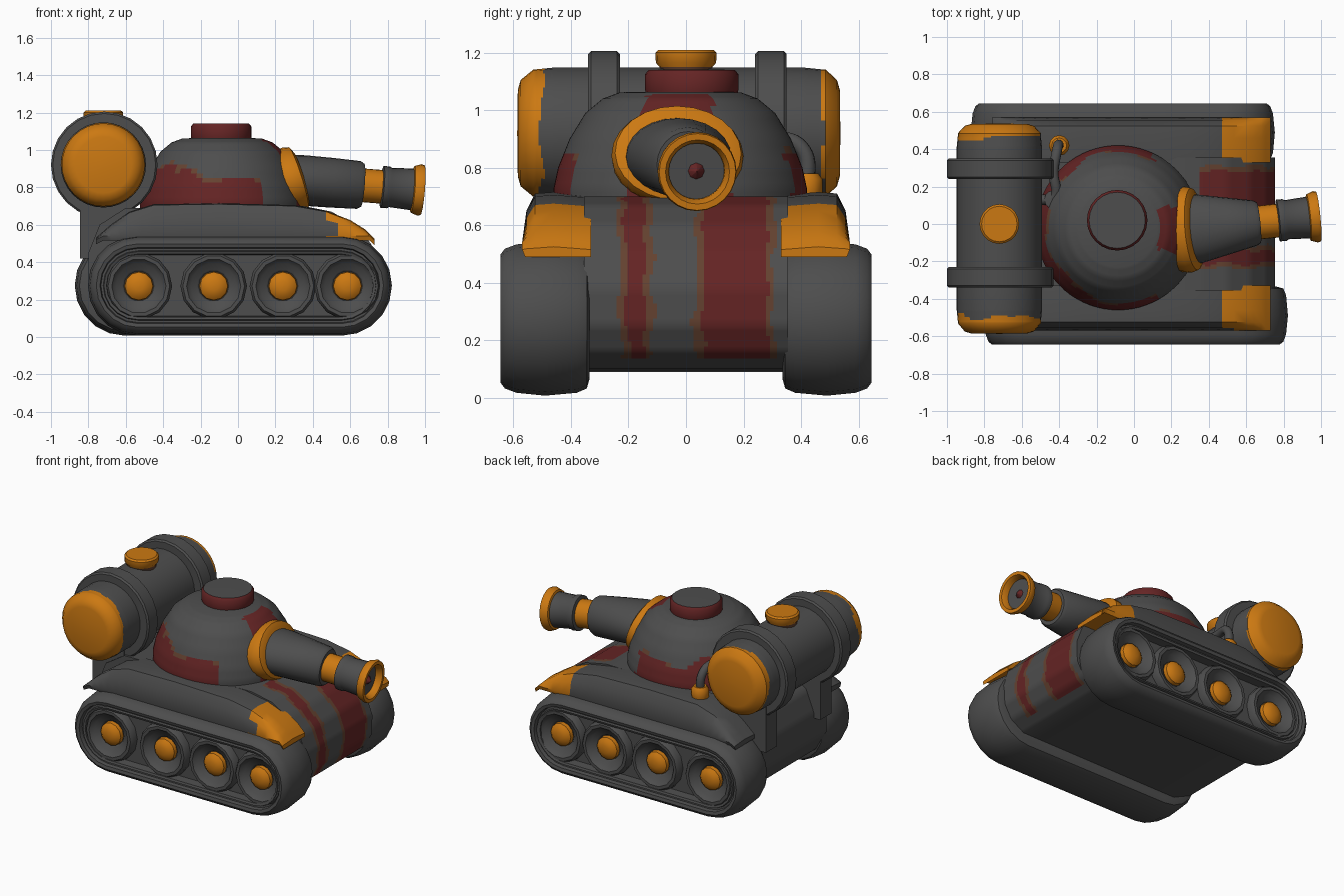
import bpy, bmesh, math
from mathutils import Vector, noise

cube = bpy.data.objects.get("Cube")
if cube:
    bpy.data.objects.remove(cube, do_unlink=True)


def material(name, rgb):
    m = bpy.data.materials.new(name)
    m.use_nodes = True
    m.diffuse_color = (*rgb, 1)
    bsdf = m.node_tree.nodes["Principled BSDF"]
    bsdf.inputs["Base Color"].default_value = (*rgb, 1)
    bsdf.inputs["Roughness"].default_value = 0.8
    return m


MATS = [material("steel_grey", (0.075, 0.075, 0.075)),
        material("orange_paint", (0.6, 0.19, 0.006)),
        material("dark_red_paint", (0.13, 0.018, 0.018)),
        material("worn_brown", (0.13, 0.055, 0.03))]
GREY, ORANGE, RED, BROWN = range(4)


def loft(name, rings, rule=GREY, angle=40):
    """Skin a list of closed rings, cap both ends, colour faces by a rule."""
    bm = bmesh.new()
    rows = [[bm.verts.new(p) for p in ring] for ring in rings]
    n = len(rows[0])
    for a, b in zip(rows, rows[1:]):
        for i in range(n):
            j = (i + 1) % n
            bm.faces.new((a[i], a[j], b[j], b[i]))
    bm.faces.new(rows[0])
    bm.faces.new(rows[-1])
    bmesh.ops.remove_doubles(bm, verts=bm.verts, dist=0.0005)
    bmesh.ops.recalc_face_normals(bm, faces=bm.faces)
    for f in bm.faces:
        f.material_index = rule(f.calc_center_median()) if callable(rule) else rule
    mesh = bpy.data.meshes.new(name)
    bm.to_mesh(mesh)
    bm.free()
    for m in MATS:
        mesh.materials.append(m)
    ob = bpy.data.objects.new(name, mesh)
    bpy.context.collection.objects.link(ob)
    bpy.ops.object.select_all(action='DESELECT')
    ob.select_set(True)
    bpy.context.view_layer.objects.active = ob
    bpy.ops.object.shade_smooth_by_angle(angle=math.radians(angle))
    return ob


def lathe(name, profile, origin, axis, rule=GREY, segs=24, angle=40):
    """Turn (radius, height[, sideways stretch]) points about an axis."""
    axis = Vector(axis).normalized()
    side = axis.cross(Vector((0, 0, 1)))
    side = side.normalized() if side.length > 0.01 else Vector((0, 1, 0))
    up = side.cross(axis)
    rings = []
    for r, h, *w in profile:
        r = max(r, 0.002)
        wide = w[0] if w else 1
        rings.append([Vector(origin) + axis * h + side * (r * wide * math.cos(t)) + up * (r * math.sin(t))
                      for t in (math.tau * i / segs for i in range(segs))])
    return loft(name, rings, rule, angle)


def refine(points, k):
    """Add k - 1 evenly spaced points on every span."""
    out = [tuple(Vector(a).lerp(Vector(b), i / k)) for a, b in zip(points, points[1:]) for i in range(k)]
    return out + [tuple(points[-1])]


def box(name, lo, hi, rule=GREY):
    (a, b, c), (d, e, f) = lo, hi
    return loft(name, [[(a, b, z), (d, b, z), (d, e, z), (a, e, z)] for z in (c, f)], rule, 20)


def ragged(p, size=0.03, freq=9):
    return noise.noise(Vector(p) * freq) * size


# Hull with painted stripes on the nose
def hull_rule(p):
    if p.x < 0.3 or p.z < 0.13:
        return GREY
    wobble = ragged(p)
    for lo, hi in ((0.06, 0.29), (-0.21, -0.145)):
        if lo + wobble < p.y < hi + wobble:
            return RED
        if lo - 0.025 + wobble < p.y < hi + 0.025 + wobble:
            return BROWN
    return GREY


side_profile = refine([(0.35, 0.70), (0.5, 0.67), (0.62, 0.6), (0.71, 0.5), (0.755, 0.38), (0.75, 0.25),
                       (0.7, 0.16), (0.6, 0.1), (-0.6, 0.09), (-0.73, 0.15), (-0.8, 0.28), (-0.8, 0.45),
                       (-0.74, 0.6), (-0.6, 0.69), (0.35, 0.70)], 5)[:-1]
loft("hull", [[(x, -0.355 + 0.71 * i / 56, z) for x, z in side_profile] for i in range(57)], hull_rule)


# Tracks, wheels and fenders on both sides
def track_ring(cx, y, inset, n=10):
    r = 0.268 - inset
    ring = []
    for end, start in ((1, -math.pi / 2), (-1, math.pi / 2)):
        for i in range(n + 1):
            t = start + math.pi * i / n
            ring.append((cx + end * 0.545 + r * math.cos(t), y, 0.275 + r * math.sin(t)))
    return ring


TRACK = [(0.335, 0.06), (0.345, 0.025), (0.38, 0.01), (0.49, 0), (0.59, 0.01), (0.63, 0.025), (0.645, 0.045),
         (0.64, 0.065), (0.615, 0.07), (0.615, 0.082), (0.63, 0.086), (0.625, 0.1), (0.57, 0.105)]
WHEEL = [(0.178, -0.03), (0.178, 0.03), (0.165, 0.05), (0.145, 0.05), (0.122, 0.02), (0.09, 0.012), (0.08, 0)]
HUB = [(0.078, 0), (0.075, 0.025), (0.055, 0.042), (0.025, 0.05), (0, 0.051)]
FENDER = [(-0.76, 0.53), (-0.68, 0.6), (-0.58, 0.67), (-0.45, 0.71), (-0.1, 0.715), (0.3, 0.705),
          (0.47, 0.675), (0.6, 0.625), (0.68, 0.575), (0.73, 0.525)]

for s, cx, label in ((-1, 0.01, "near"), (1, -0.06, "far")):
    loft(label + "_track", [track_ring(cx, s * y, i) for y, i in TRACK])
    for k, x in enumerate((-0.54, -0.14, 0.23, 0.575)):
        at = (x + cx, s * 0.575, 0.272)
        lathe(f"{label}_wheel_{k + 1}", WHEEL, at, (0, s, 0), segs=14)
        lathe(f"{label}_hub_{k + 1}", HUB, at, (0, s, 0), ORANGE, segs=12)
    rings = []
    for x, z in refine(FENDER, 2):
        low = min(0.53, z - 0.02)
        rings.append([(x, s * y, h) for y, h in ((0.33, z - 0.01), (0.46, z), (0.525, z - 0.005),
                      (0.555, z + (low - z) * 0.35), (0.57, low + 0.01), (0.56, low - 0.015), (0.33, low - 0.015))])
    loft(label + "_fender", rings, lambda p: ORANGE if p.x > 0.47 + ragged(p, 0.05) else GREY)

# Turret dome, red around the skirt and along the front centre
CX, CY = -0.085, -0.02


def dome_rule(p):
    ang = abs(math.degrees(math.atan2(p.y - CY, p.x - CX)))
    wobble = ragged(p, 0.12, 6)
    if ang < 26 + 60 * wobble and p.z < 1.055:
        return RED
    if ang > 60 + 60 * wobble:
        edge = p.z - 0.86 - wobble
        return RED if edge < 0 else BROWN if edge < 0.012 else GREY
    return GREY


DOME = [(0.44, 0.66), (0.44, 0.73), (0.425, 0.8), (0.385, 0.9), (0.33, 0.99), (0.27, 1.04), (0.21, 1.062)]
lathe("turret_dome", refine(DOME, 4) + [(0, 1.065)], (CX, CY, 0), (0, 0, 1), dome_rule, 72, 45)
lathe("turret_hatch", [(0.155, 1.04), (0.162, 1.07), (0.162, 1.125), (0.15, 1.14), (0, 1.142)],
      (-0.09, 0.02, 0), (0, 0, 1), lambda p: GREY if p.z > 1.138 else RED, 24)

# Gun collar and stepped barrel
lathe("gun_collar", [(0.15, -0.13, 1.25), (0.172, -0.05, 1.3), (0.18, 0, 1.28), (0.172, 0.035, 1.28),
                     (0.14, 0.05, 1.28), (0, 0.05)], (0.29, -0.03, 0.84), (0.95, 0.08, 0.3), ORANGE)
ROOT, AIM = (0.25, -0.035, 0.845), (0.735, 0.075, -0.06)
lathe("barrel_sleeve", [(0.13, 0.02, 1.4), (0.135, 0.1, 1.36), (0.133, 0.25, 1.15), (0.128, 0.4, 0.95),
                        (0.115, 0.42, 0.95), (0, 0.42)], ROOT, AIM)
lathe("barrel_ring", [(0.09, 0.4), (0.09, 0.54)], ROOT, AIM, ORANGE)
lathe("muzzle_tube", [(0.09, 0.52), (0.112, 0.525), (0.112, 0.56), (0.105, 0.57), (0.112, 0.69), (0.1, 0.7)],
      ROOT, AIM)
lathe("muzzle_lip", [(0.11, 0.685), (0.125, 0.69), (0.138, 0.725), (0.134, 0.742), (0.112, 0.742),
                     (0.098, 0.715), (0.095, 0.56), (0, 0.56)], ROOT, AIM, ORANGE)
lathe("loaded_shell", [(0.075, 0.56), (0.075, 0.62), (0.05, 0.68), (0, 0.725)], ROOT, AIM, RED, 8)

# Rear fuel drum with painted ends, straps and filler cap
DRUM = (-0.72, 0, 0.92)


def drum_rule(p):
    y = p.y + ragged(p, 0.05, 6)
    return ORANGE if y < -0.5 or y > 0.46 else GREY


drum_body = [(0.222, -0.52), (0.228, -0.46), (0.228, 0.41), (0.222, 0.47)]
lathe("fuel_drum", [(0, -0.587), (0.15, -0.585), (0.185, -0.575), (0.222, -0.53)] + refine(drum_body, 8)
      + [(0.222, 0.485), (0.185, 0.525), (0.15, 0.535), (0, 0.537)], DRUM, (0, 1, 0), drum_rule, 32)
for y, label in ((-0.285, "near"), (0.295, "far")):
    lathe(label + "_drum_strap", [(0.22, -0.055), (0.275, -0.055), (0.285, -0.045), (0.285, 0.045),
                                  (0.275, 0.055), (0.22, 0.055)], (-0.715, y, 0.92), (0, 1, 0))
    box(label + "_drum_bracket", (-0.845, y - 0.06, 0.42), (-0.61, y + 0.06, 0.74))
lathe("drum_filler_cap", [(0.09, 1.12), (0.092, 1.15), (0.105, 1.165), (0.106, 1.2), (0.095, 1.21), (0, 1.21)],
      (-0.72, 0, 0), (0, 0, 1), lambda p: ORANGE if p.z > 1.14 else BROWN, 20)


# Fuel pipe between the drum and the deck
def pipe(name, points, radius, mat):
    cu = bpy.data.curves.new(name, 'CURVE')
    cu.dimensions, cu.bevel_depth, cu.bevel_resolution = '3D', radius, 2
    cu.use_fill_caps = True
    sp = cu.splines.new('BEZIER')
    sp.bezier_points.add(len(points) - 1)
    for bp, p in zip(sp.bezier_points, points):
        bp.co = p
        bp.handle_left_type = bp.handle_right_type = 'AUTO'
    cu.materials.append(MATS[mat])
    bpy.context.collection.objects.link(bpy.data.objects.new(name, cu))


pipe("fuel_pipe", [(-0.5, 0.13, 0.86), (-0.43, 0.14, 0.88), (-0.43, 0.28, 0.9), (-0.41, 0.4, 0.87),
                   (-0.4, 0.42, 0.7)], 0.028, GREY)
lathe("pipe_elbow", [(0.05, 0.82), (0.05, 0.9), (0, 0.905)], (-0.43, 0.13, 0), (0, 0, 1), GREY, 12)
lathe("pipe_fitting", [(0.05, 0.69), (0.055, 0.72), (0.055, 0.76), (0.04, 0.78)],
      (-0.4, 0.42, 0), (0, 0, 1), ORANGE, 12)
